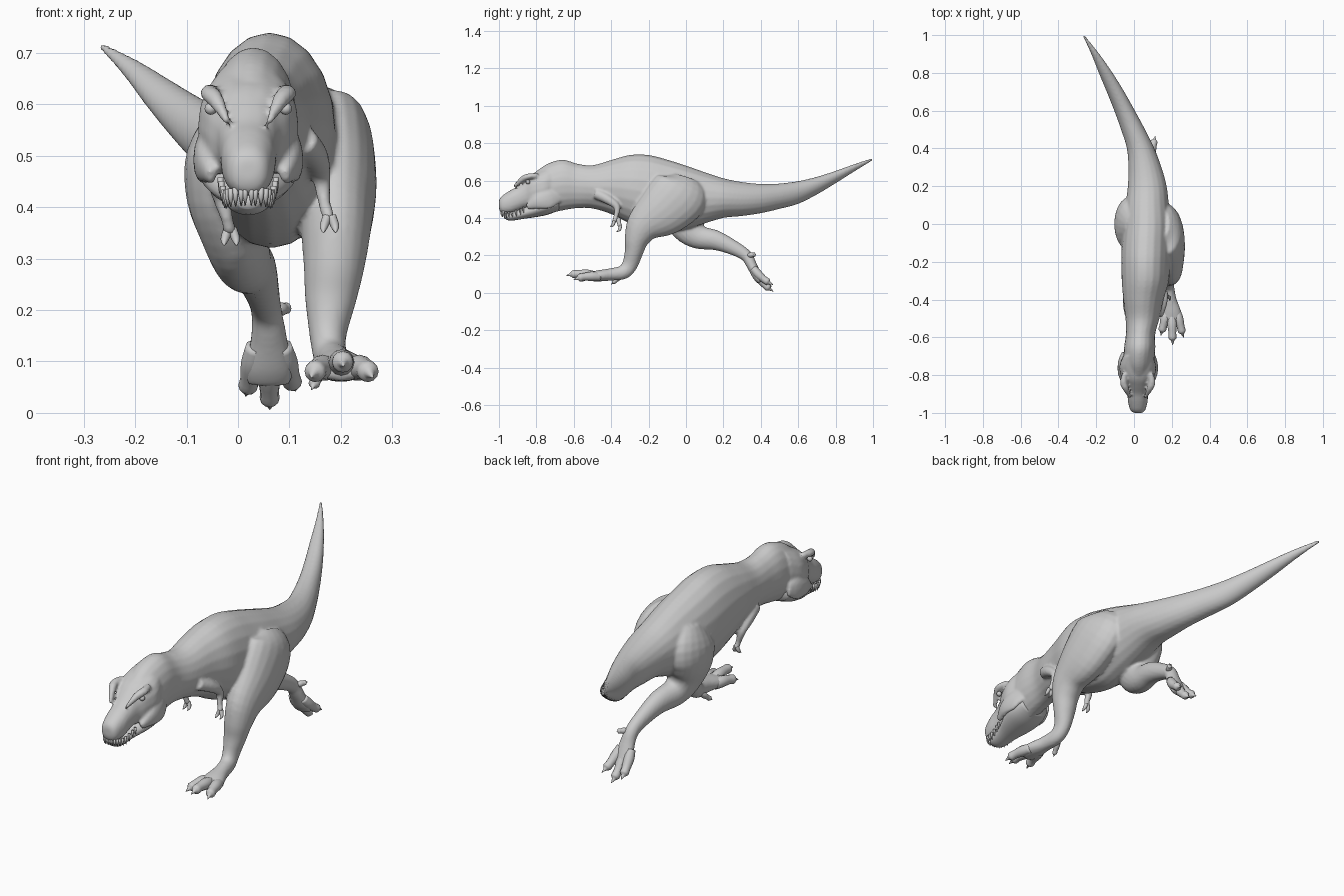
import bpy, bmesh, math
from mathutils import Vector


def smooth_path(rows, steps):
    """Catmull-Rom interpolation of rows of numbers."""
    rows = [Vector(r) for r in rows]
    out = []
    for i in range(len(rows) - 1):
        a, b, c, d = rows[max(i - 1, 0)], rows[i], rows[i + 1], rows[min(i + 2, len(rows) - 1)]
        for s in range(steps):
            t = s / steps
            out.append(0.5 * (2 * b + (c - a) * t + (2 * a - 5 * b + 4 * c - d) * t * t
                              + (3 * b - a - 3 * c + d) * t ** 3))
    return out + [rows[-1]]


def loft(bm, rows, upright=False, sides=20, power=2.0, steps=4):
    """Closed tube through rows of x, y, z, half width, half depth."""
    path = smooth_path(rows, steps)
    rings = []
    for i, p in enumerate(path):
        c = Vector(p[:3])
        t = Vector((0, 1, 0))
        if not upright:
            t = (Vector(path[min(i + 1, len(path) - 1)][:3]) - Vector(path[max(i - 1, 0)][:3])).normalized()
        side = (Vector((1, 0, 0)) - t * t.x).normalized()
        other = t.cross(side)
        ring = []
        for k in range(sides):
            u = 2 * math.pi * k / sides
            cu, su = math.cos(u), math.sin(u)
            cu = math.copysign(abs(cu) ** (2 / power), cu)
            su = math.copysign(abs(su) ** (2 / power), su)
            ring.append(bm.verts.new(c + side * cu * max(p[3], .001) + other * su * max(p[4], .001)))
        rings.append(ring)
    faces = [bm.faces.new(rings[0]), bm.faces.new(rings[-1][::-1])]
    for r, q in zip(rings, rings[1:]):
        for k in range(sides):
            j = (k + 1) % sides
            faces.append(bm.faces.new((r[k], q[k], q[j], r[j])))
    bmesh.ops.recalc_face_normals(bm, faces=faces)


def profile(rows):
    """Rows of y, centre x, top z, bottom z, half width -> loft rows."""
    return [(x, y, (t + b) / 2, w, (t - b) / 2) for y, x, t, b, w in rows]


def finish(name, bm):
    me = bpy.data.meshes.new(name)
    bm.to_mesh(me)
    bm.free()
    for f in me.polygons:
        f.use_smooth = True
    ob = bpy.data.objects.new(name, me)
    bpy.context.collection.objects.link(ob)
    return ob


HX = 0.02  # head centre line

# Body: neck, torso and tail
skin = bmesh.new()
loft(skin, profile([
    (-.80, .025, .65, .45, .06), (-.74, .025, .69, .425, .08), (-.66, .03, .712, .44, .083),
    (-.58, .035, .69, .452, .078), (-.5, .045, .682, .45, .09), (-.4, .05, .71, .42, .107),
    (-.3, .06, .737, .37, .125), (-.2, .062, .737, .335, .13), (-.1, .065, .712, .32, .13),
    (0, .07, .68, .34, .125), (.1, .07, .645, .37, .115), (.2, .07, .612, .4, .103),
    (.3, .058, .592, .41, .088), (.4, .035, .582, .425, .073), (.5, -.005, .584, .448, .064),
    (.6, -.05, .597, .475, .055), (.7, -.098, .62, .525, .047), (.8, -.15, .652, .585, .037),
    (.9, -.205, .688, .648, .022), (1, -.268, .722, .708, .006)]), upright=True)

# Skull
loft(skin, profile([
    (-1.0, HX, .495, .45, .022), (-.985, HX, .517, .425, .04), (-.94, HX, .547, .422, .052),
    (-.9, HX, .57, .435, .055), (-.86, HX, .605, .45, .062), (-.82, HX, .637, .45, .083),
    (-.76, HX, .665, .45, .098), (-.70, HX, .69, .47, .08)]), upright=True, power=2.3)
for s in (-1, 1):
    # Brow ridges and cheeks
    loft(skin, [(HX + s * .04, -.92, .565, .006, .008), (HX + s * .062, -.875, .607, .016, .016),
                (HX + s * .075, -.84, .622, .019, .016), (HX + s * .07, -.79, .625, .012, .014)], sides=12)
    loft(skin, [(HX + s * .07, -.85, .46, .01, .015), (HX + s * .087, -.79, .485, .018, .04),
                (HX + s * .088, -.73, .50, .016, .05), (HX + s * .075, -.68, .51, .01, .03)], sides=12)

# Forward leg
loft(skin, [
    (.14, .0, .60, .05, .09), (.17, -.03, .535, .085, .155), (.185, -.12, .445, .085, .145),
    (.19, -.22, .365, .07, .1), (.187, -.262, .29, .06, .068), (.18, -.278, .22, .05, .05),
    (.175, -.30, .15, .036, .042), (.18, -.335, .11, .033, .038), (.19, -.4, .098, .035, .033),
    (.2, -.47, .09, .05, .03), (.2, -.525, .085, .05, .022)])

# Trailing leg
loft(skin, [
    (0, -.02, .58, .05, .08), (-.02, 0, .5, .08, .14), (-.02, 0, .42, .08, .13),
    (-.005, .02, .345, .065, .095), (.01, .07, .298, .055, .065), (.03, .16, .28, .045, .053),
    (.045, .25, .242, .035, .04), (.055, .32, .2, .03, .032), (.06, .35, .15, .035, .028),
    (.06, .38, .09, .046, .025), (.06, .4, .06, .045, .02)])

# Arms
ARMS = [[(.125, -.48, .53), (.15, -.42, .50), (.162, -.37, .46), (.168, -.375, .41), (.178, -.385, .375)],
        [(-.02, -.48, .50), (-.035, -.41, .47), (-.035, -.365, .43), (-.022, -.36, .38), (-.015, -.35, .35)]]
for arm in ARMS:
    loft(skin, [(*p, r, r) for p, r in zip(arm, (.03, .026, .019, .013, .013))], sides=12)

body = finish("body_skin", skin)
rm = body.modifiers.new("blend_parts", 'REMESH')
rm.mode = 'VOXEL'
rm.voxel_size = .007
rm.use_smooth_shade = True
sm = body.modifiers.new("soften", 'SMOOTH')
sm.factor = .5
sm.iterations = 4

# Lower jaw
bm = bmesh.new()
loft(bm, profile([
    (-.972, HX, .425, .398, .022), (-.94, HX, .432, .385, .04), (-.87, HX, .455, .395, .055),
    (-.8, HX, .49, .405, .082), (-.74, HX, .525, .417, .095), (-.68, HX, .53, .44, .075)]), upright=True)
finish("lower_jaw", bm)

# Teeth along the upper lip
bm = bmesh.new()
for s in (-1, 1):
    for x, y, z in smooth_path([(.006, -.987, .43), (.034, -.975, .427), (.046, -.93, .425), (.054, -.87, .448)], 3):
        loft(bm, [(HX + s * x, y, z + .01, .006, .006), (HX + s * x, y, z - .008, .005, .005),
                  (HX + s * x, y + .004, z - .026, .001, .001)], sides=6, steps=1)
finish("teeth", bm)

# Eyes
bm = bmesh.new()
for s in (-1, 1):
    n = len(bm.verts)
    res = bmesh.ops.create_uvsphere(bm, u_segments=12, v_segments=8, radius=.012)
    bmesh.ops.translate(bm, verts=res["verts"], vec=(HX + s * .073, -.845, .592))
finish("eyes", bm)


# Toes with claws, and a heel spur on each foot
def toe(bm, base, tip, r, lift):
    a, b, up = Vector(base), Vector(tip), Vector(lift)
    rows = [(0, 0, .9), (.3, .5, 1.05), (.6, .5, .85), (.78, .2, .85), (.86, 0, .4), (1, -.5, .06)]
    loft(bm, [(*(a.lerp(b, t) + up * h), r * w, r * w) for t, h, w in rows], sides=12, steps=3)


bm = bmesh.new()
for base, tip in (((.175, -.46, .085), (.142, -.59, .075)), ((.2, -.48, .09), (.205, -.64, .098)),
                  ((.225, -.46, .085), (.262, -.60, .075))):
    toe(bm, base, tip, .024, (0, 0, .012))
toe(bm, (.165, -.34, .095), (.143, -.40, .045), .013, (0, 0, 0))
finish("forward_foot_toes", bm)

bm = bmesh.new()
for base, tip in (((.035, .36, .13), (.015, .455, .03)), ((.06, .37, .11), (.062, .462, .004)),
                  ((.085, .36, .13), (.112, .46, .04))):
    toe(bm, base, tip, .022, (0, -.01, -.006))
toe(bm, (.075, .335, .2), (.1, .375, .205), .013, (0, 0, 0))
finish("trailing_foot_toes", bm)

# Two clawed fingers per hand
bm = bmesh.new()
for arm in ARMS:
    w = Vector(arm[-1])
    for s in (-1, 1):
        loft(bm, [(*(w + Vector((s * .004, 0, .008))), .009, .009),
                  (*(w + Vector((s * .011, -.006, -.013))), .008, .008),
                  (*(w + Vector((s * .012, -.022, -.024))), .001, .001)], sides=8)
finish("fingers", bm)
